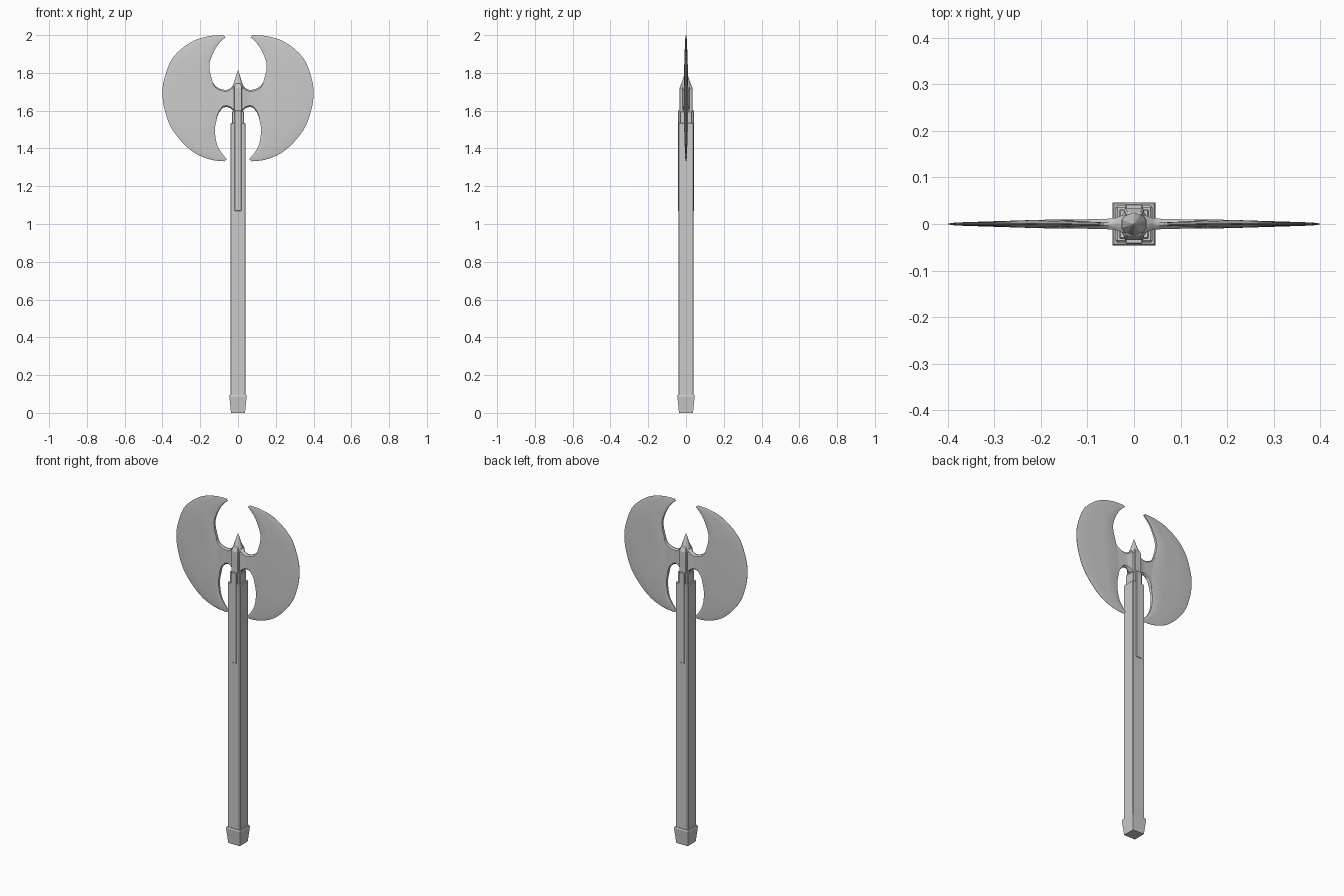
import bpy, bmesh
from mathutils import Vector

if "Cube" in bpy.data.objects:
    bpy.data.objects.remove(bpy.data.objects["Cube"])


def finish(name, bm, bevel=0.0, smooth=None):
    bmesh.ops.recalc_face_normals(bm, faces=bm.faces)
    me = bpy.data.meshes.new(name)
    bm.to_mesh(me)
    bm.free()
    ob = bpy.data.objects.new(name, me)
    bpy.context.collection.objects.link(ob)
    if bevel:
        m = ob.modifiers.new("bevel", 'BEVEL')
        m.width, m.segments = bevel, 1
    if smooth:
        bpy.ops.object.select_all(action='DESELECT')
        ob.select_set(True)
        bpy.context.view_layer.objects.active = ob
        bpy.ops.object.shade_smooth_by_angle(angle=smooth)
    return ob


def loft(bm, rings):
    """Skin closed rings of points and cap both ends."""
    vs = [[bm.verts.new(p) for p in r] for r in rings]
    n = len(vs[0])
    for a, b in zip(vs, vs[1:]):
        for i in range(n):
            j = (i + 1) % n
            bm.faces.new((a[i], a[j], b[j], b[i]))
    bm.faces.new(vs[0][::-1])
    bm.faces.new(vs[-1])


def column(name, sections, bevel=0.0):
    """Rectangular column from (half x, half y, z) sections."""
    bm = bmesh.new()
    loft(bm, [[(-x, -y, z), (x, -y, z), (x, y, z), (-x, y, z)] for x, y, z in sections])
    return finish(name, bm, bevel)


def spline(pts, n):
    """Catmull-Rom curve resampled to n even steps."""
    p = [Vector(q) for q in pts]
    p = [2 * p[0] - p[1]] + p + [2 * p[-1] - p[-2]]
    dense = []
    for a, b, c, d in zip(p, p[1:], p[2:], p[3:]):
        for k in range(20):
            t = k / 20
            dense.append(0.5 * (2 * b + (c - a) * t + (2 * a - 5 * b + 4 * c - d) * t * t
                                + (3 * b - a - 3 * c + d) * t ** 3))
    dense.append(p[-2])
    cum = [0.0]
    for a, b in zip(dense, dense[1:]):
        cum.append(cum[-1] + (b - a).length)
    out, k = [], 0
    for i in range(n + 1):
        s = cum[-1] * i / n
        while k < len(cum) - 2 and cum[k + 1] < s:
            k += 1
        out.append(dense[k].lerp(dense[k + 1], (s - cum[k]) / (cum[k + 1] - cum[k])))
    return out


# Handle, pommel and the strap running through the shaft
column("handle", [(.04, .04, .05), (.04, .04, 1.535)], .004)
column("pommel", [(.037, .037, 0), (.046, .046, .088), (.043, .043, .096)])
column("handle_collar", [(.032, .032, 1.52), (.032, .032, 1.595)], .003)
column("strap", [(.018, .043, 1.07), (.018, .043, 1.60)], .002)

# Socket and spike
bm = bmesh.new()
for r1, r2, z1, z2 in ((.028, .028, 1.58, 1.735), (.034, .001, 1.715, 1.815)):
    res = bmesh.ops.create_cone(bm, cap_ends=True, segments=10, radius1=r1, radius2=r2, depth=z2 - z1)
    bmesh.ops.translate(bm, verts=res["verts"], vec=(0, 0, (z1 + z2) / 2))
finish("spike_socket", bm)
column("socket_core", [(.022, .034, 1.59), (.022, .034, 1.72), (.016, .024, 1.745)], .003)

# Blade outlines (x, z): cutting edge and inner edge from upper tip to lower tip
outer = spline([(.055, 2.0), (.15, 1.995), (.25, 1.962), (.345, 1.88), (.39, 1.77), (.4, 1.69),
                (.387, 1.60), (.345, 1.495), (.25, 1.39), (.15, 1.342), (.05, 1.33)], 48)
inner = spline([(.055, 2.0), (.105, 1.95), (.138, 1.89), (.152, 1.83), (.135, 1.755), (.118, 1.70),
                (.108, 1.64), (.11, 1.57), (.122, 1.5), (.107, 1.41), (.05, 1.33)], 48)
profile = [(0, .8), (.04, 1), (.35, .85), (.7, .55), (.94, .33), (1, .1)]

for side, label in ((-1, "left"), (1, "right")):
    # Crescent blade: thick at the inner edge, thin at the cutting edge
    bm = bmesh.new()
    rings = []
    for a, b in zip(inner[1:-1], outer[1:-1]):
        h = .003 + .007 * min(1, (b - a).length / .2)
        row = [(a.lerp(b, t), h * k) for t, k in profile]
        ring = [(side * p.x, -y, p.y) for p, y in row]
        ring += [(side * p.x, y, p.y) for p, y in reversed(row)]
        rings.append(ring)
    loft(bm, rings)
    finish("blade_" + label, bm, smooth=.6)

    # Flared neck joining the blade to the socket: (x, top, bottom, half thickness)
    bm = bmesh.new()
    rings = []
    for x, top, bot, h in ((0, 1.745, 1.595, .018), (.026, 1.735, 1.60, .018), (.04, 1.718, 1.613, .013),
                           (.06, 1.71, 1.62, .011), (.08, 1.711, 1.615, .0105), (.1, 1.718, 1.592, .0102),
                           (.12, 1.731, 1.54, .0095), (.137, 1.755, 1.54, .009)):
        e = .008
        half = [(-.3, top), (-1, top - e), (-1, bot + e), (-.3, bot)]
        ring = [(side * x, h * k, z) for k, z in half]
        rings.append(ring + [(side * x, -h * k, z) for k, z in reversed(half)])
    loft(bm, rings)
    finish("blade_neck_" + label, bm, smooth=.6)
